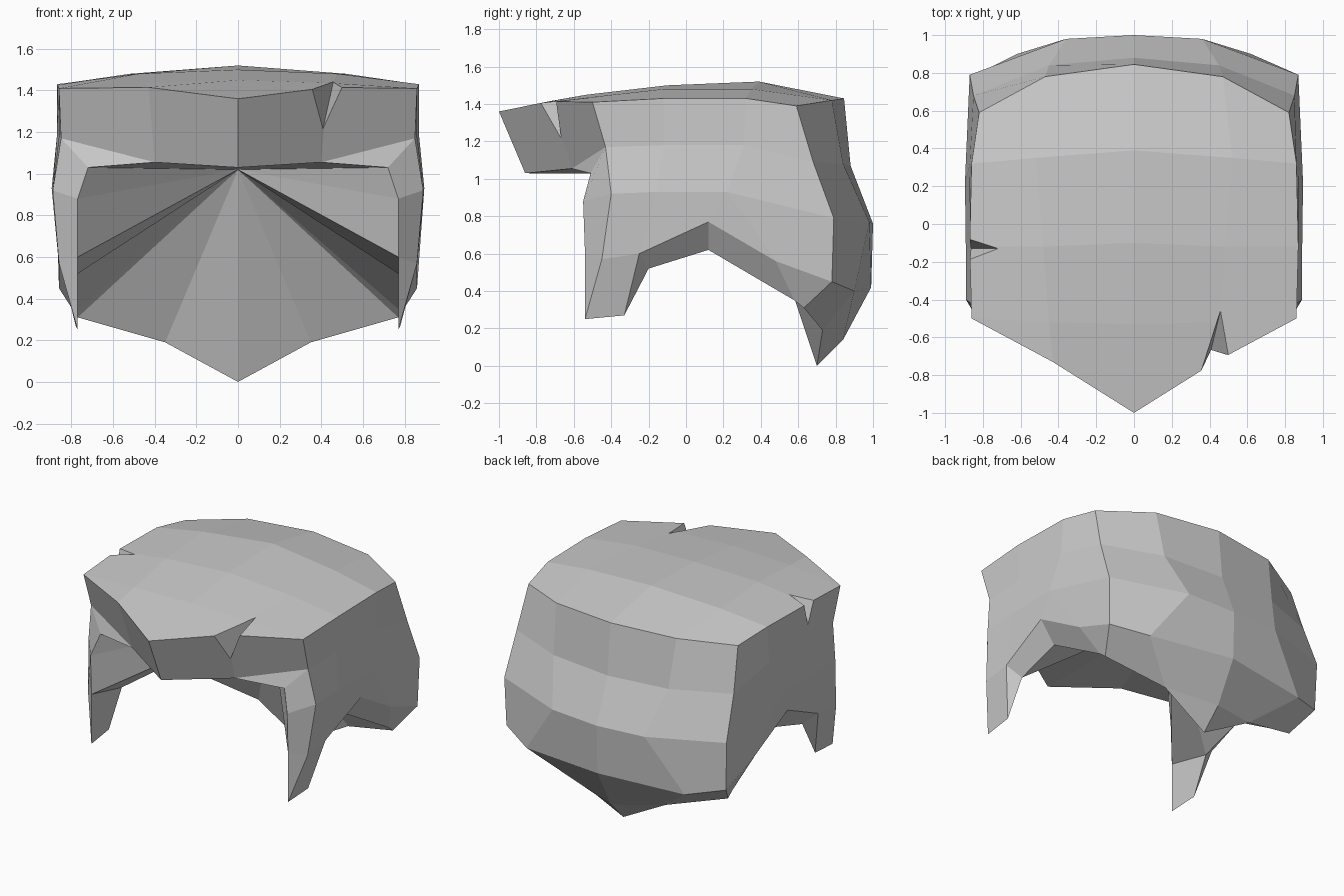
import bpy, bmesh

if "Cube" in bpy.data.objects:
    bpy.data.objects.remove(bpy.data.objects["Cube"])

# Half of the hair shell (x >= 0): wall rings run front -> side -> corner -> back centre
RINGS = [
    [(.86, -.50, 1.41), (.87, -.12, 1.43), (.86, .32, 1.43), (.82, .59, 1.39), (.47, .78, 1.42), (0, .845, 1.43)],
    [(.85, -.43, 1.17), (.86, -.12, 1.18), (.87, .31, 1.18), (.85, .68, 1.09), (.45, .84, 1.08), (0, .88, 1.07)],
    [(.89, -.40, .92), (.89, -.16, .93), (.895, .22, .93), (.87, .79, .79), (.36, .98, .77), (0, 1.0, .76)],
    [(.86, -.45, .57), (.86, -.25, .60), (.88, .12, .77), (.86, .78, .45), (.62, .90, .40), (0, .99, .42)],
]
# Crown lines running front to back
CROWN_MID = [(.43, -.73, 1.415), (.45, -.52, 1.435), (.48, -.12, 1.48), (.52, .35, 1.48)]
CROWN_CENTRE = [(0, -1, 1.36), (0, -.53, 1.45), (0, -.10, 1.50), (0, .39, 1.52)]
# Inner rim: fringe, sideburn, arch over the ear, nape
RIM = [(.40, -.61, 1.055), (.72, -.51, 1.03), (.77, -.55, .88), (.77, -.54, .60),
       (.77, -.20, .52), (.77, .12, .62), (.77, .58, .35), (.77, .63, .31),
       (.35, .73, .19), (0, .70, 0)]
FRINGE_TIP, HOLLOW = (0, -.86, 1.03), (0, .36, 1.02)
BURN_FRONT, BURN_BACK = (.77, -.54, .25), (.78, -.33, .27)
EAR_BACK, NAPE = (.86, .48, .56), (0, .84, .14)


def half_faces():
    faces = []
    # walls
    for up, lo in zip(RINGS, RINGS[1:]):
        for i in range(5):
            if lo is RINGS[3] and i == 2:
                faces += [[up[2], EAR_BACK, lo[2]], [up[2], up[3], lo[3], EAR_BACK]]
            else:
                faces.append([up[i], up[i + 1], lo[i + 1], lo[i]])
    # crown
    top, low = RINGS[0], RINGS[3]
    mid, cen = CROWN_MID + [top[4]], CROWN_CENTRE + [top[5]]
    for i in range(4):
        faces.append([cen[i], mid[i], mid[i + 1], cen[i + 1]])
    faces.append([mid[0], top[0], mid[1]])
    for i in range(3):
        faces.append([mid[i + 1], top[i], top[i + 1], mid[i + 2]])
    # fringe and front of sideburn
    f, b, r = BURN_FRONT, BURN_BACK, RIM
    faces += [[cen[0], mid[0], r[0], FRINGE_TIP], [mid[0], top[0], RINGS[1][0], r[0]],
              [RINGS[1][0], r[1], r[0]], [RINGS[1][0], RINGS[2][0], r[2], r[1]],
              [RINGS[2][0], low[0], r[3], r[2]], [low[0], f, r[3]]]
    # sideburn outside, inside and rear
    faces += [[low[0], low[1], b, f], [r[3], f, b, r[4]], [low[1], r[4], b]]
    # arch over the ear
    faces += [[low[1], low[2], r[5], r[4]], [low[2], EAR_BACK, r[6], r[5]],
              [EAR_BACK, low[3], r[7], r[6]]]
    # nape
    faces += [[low[3], low[4], r[8], r[7]], [low[4], low[5], NAPE, r[8]], [r[8], NAPE, r[9]]]
    # hollow inside: fan from the rim to one deep point
    rim = [FRINGE_TIP] + r
    faces += [[HOLLOW, p, q] for p, q in zip(rim, rim[1:])]
    return faces


def make_object(name, faces):
    bm = bmesh.new()
    for face in faces:
        bm.faces.new([bm.verts.new(p) for p in face])
    bmesh.ops.remove_doubles(bm, verts=bm.verts, dist=1e-4)
    bmesh.ops.recalc_face_normals(bm, faces=bm.faces)
    mesh = bpy.data.meshes.new(name)
    bm.to_mesh(mesh)
    bm.free()
    obj = bpy.data.objects.new(name, mesh)
    bpy.context.collection.objects.link(obj)
    return obj


half = half_faces()
mirrored = [[(-x, y, z) for x, y, z in reversed(face)] for face in half]
hair = make_object("hair", half + mirrored)


# Wedge notches that split the hair at the top edge
def cut_notch(name, inner, left, right, low):
    cutter = make_object(name, [[inner, left, right], [inner, left, low],
                                [left, right, low], [right, inner, low]])
    cutter.hide_render = True
    cutter.hide_set(True)
    cutter.display_type = 'WIRE'
    mod = hair.modifiers.new(name, 'BOOLEAN')
    mod.operation = 'DIFFERENCE'
    mod.solver = 'EXACT'
    mod.object = cutter


cut_notch("front_notch_cutter", (.46, -.45, 1.45), (.31, -.90, 1.48), (.57, -.88, 1.48), (.40, -.70, 1.18))
cut_notch("side_notch_cutter", (-.71, -.13, 1.46), (-.97, -.03, 1.48), (-.97, -.25, 1.48), (-.89, -.13, 1.24))
